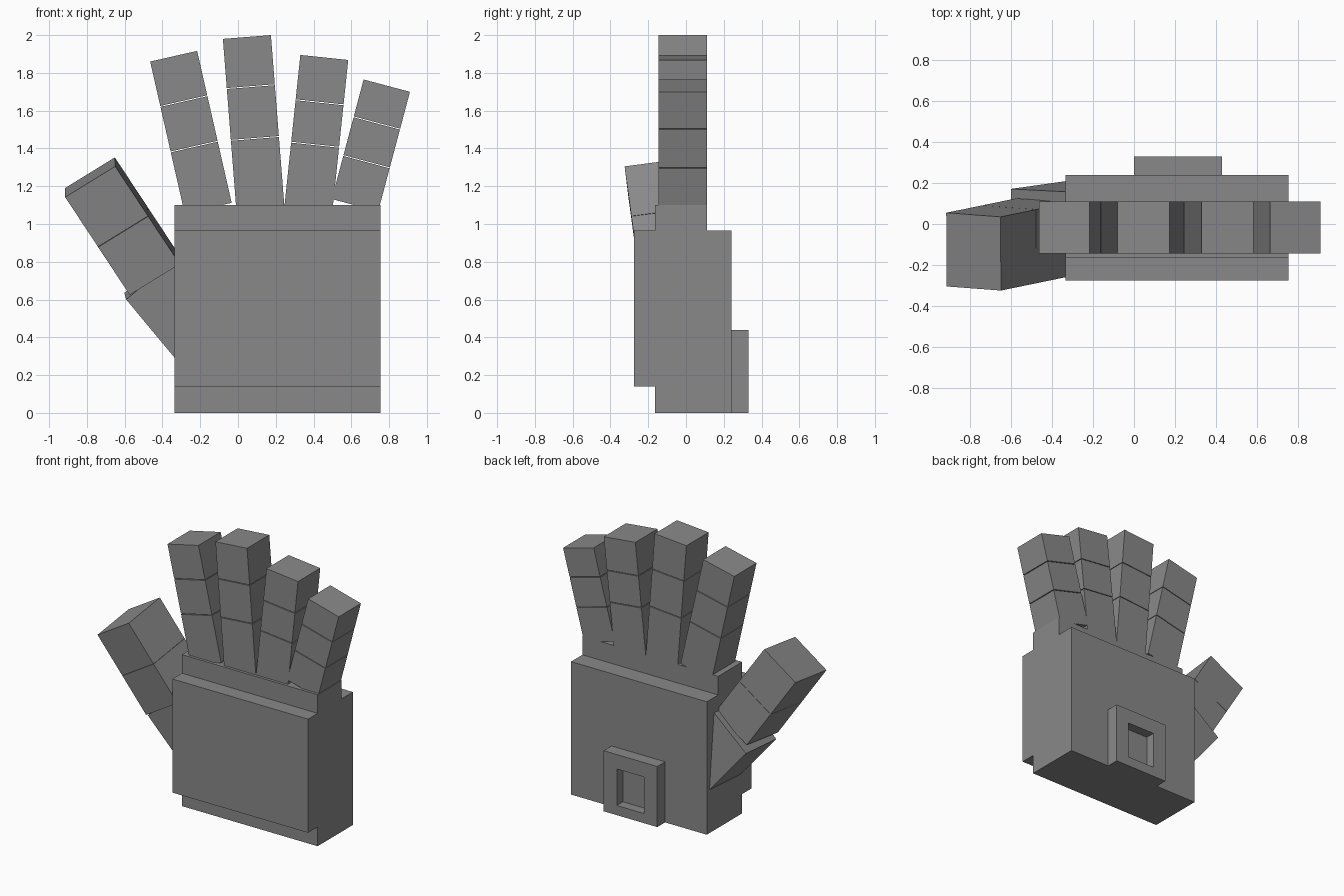
import bpy, bmesh, math
from mathutils import Vector

if "Cube" in bpy.data.objects:
    bpy.data.objects.remove(bpy.data.objects["Cube"])

grey = bpy.data.materials.new("mid_grey")
grey.diffuse_color = (0.25, 0.25, 0.25, 1)
grey.use_nodes = True
grey.node_tree.nodes["Principled BSDF"].inputs["Base Color"].default_value = grey.diffuse_color


def finish(name, bm):
    bmesh.ops.recalc_face_normals(bm, faces=bm.faces[:])
    me = bpy.data.meshes.new(name)
    bm.to_mesh(me)
    bm.free()
    me.materials.append(grey)
    ob = bpy.data.objects.new(name, me)
    bpy.context.collection.objects.link(ob)
    return ob


def block(name, corner, a, b, c):
    """Box spanned by three edge vectors from one corner."""
    bm = bmesh.new()
    bmesh.ops.create_cube(bm, size=1)
    for v in bm.verts:
        s = v.co + Vector((0.5, 0.5, 0.5))
        v.co = corner + a * s.x + b * s.y + c * s.z
    return finish(name, bm)


# Palm: stepped side profile extruded across the width
profile = [(-0.165, 0), (0.24, 0), (0.24, 0.965), (0.11, 0.965), (0.11, 1.1),
           (-0.165, 1.1), (-0.165, 0.965), (-0.275, 0.965), (-0.275, 0.14), (-0.165, 0.14)]
bm = bmesh.new()
face = bm.faces.new([bm.verts.new((-0.335, y, z)) for y, z in profile])
ext = bmesh.ops.extrude_face_region(bm, geom=[face])["geom"]
bmesh.ops.translate(bm, vec=(1.09, 0, 0),
                    verts=[g for g in ext if isinstance(g, bmesh.types.BMVert)])
finish("palm", bm)

# Wrist box on the back, with a rectangular recess
box = block("wrist_box", Vector((0, 0.235, 0)), Vector((0.43, 0, 0)),
            Vector((0, 0.095, 0)), Vector((0, 0, 0.44)))
cutter = block("recess_cutter", Vector((0.105, 0.26, 0.07)), Vector((0.22, 0, 0)),
               Vector((0, 0.2, 0)), Vector((0, 0, 0.265)))
cutter.hide_render = True
cutter.hide_set(True)
cut = box.modifiers.new("recess", "BOOLEAN")
cut.object = cutter
cut.operation = "DIFFERENCE"
cut.solver = "EXACT"

# Fingers: top left corner x, z, tilt to the right, width, joint distances from the tip
GAP = 0.005
fingers = {
    "index_finger": (-0.465, 1.86, -12.8, 0.255, (0.246, 0.493, 0.83)),
    "middle_finger": (-0.08, 1.98, -4.5, 0.255, (0.266, 0.541, 0.94)),
    "ring_finger": (0.33, 1.895, 6.0, 0.255, (0.241, 0.467, 0.84)),
    "little_finger": (0.665, 1.765, 14.9, 0.254, (0.207, 0.419, 0.66)),
}
for name, (x, z, tilt, width, joints) in fingers.items():
    t = math.radians(tilt)
    across = Vector((math.cos(t), 0, -math.sin(t)))
    down = Vector((-math.sin(t), 0, -math.cos(t)))
    start = 0
    for i, end in enumerate(joints):
        block(f"{name}_{i + 1}", Vector((x, -0.145, z)) + down * start,
              across * width, Vector((0, 0.255, 0)), down * (end - start - GAP))
        start = end

# Thumb: two tilted segments
down = Vector((0.175, 0.036, -0.265)).normalized()
across = Vector((-0.265, 0.02, -0.163))
depth = across.cross(down).normalized() * 0.363
if depth.y < 0:
    depth.negate()
tip = Vector((-0.65, -0.325, 1.305))
block("thumb_tip", tip, across, depth, down * 0.317)
block("thumb_middle", tip + down * 0.319, across, depth, down * 0.305)

# Thumb base, turned further into the palm
down = Vector((0.637, 0.09, -0.765)).normalized()
across = Vector((0.77, -0.04, 0.636)).normalized()
depth = across.cross(down).normalized() * 0.363
if depth.y < 0:
    depth.negate()
block("thumb_base", Vector((-0.592, -0.19, 0.6)), across * 0.36, depth, down * 0.45)
